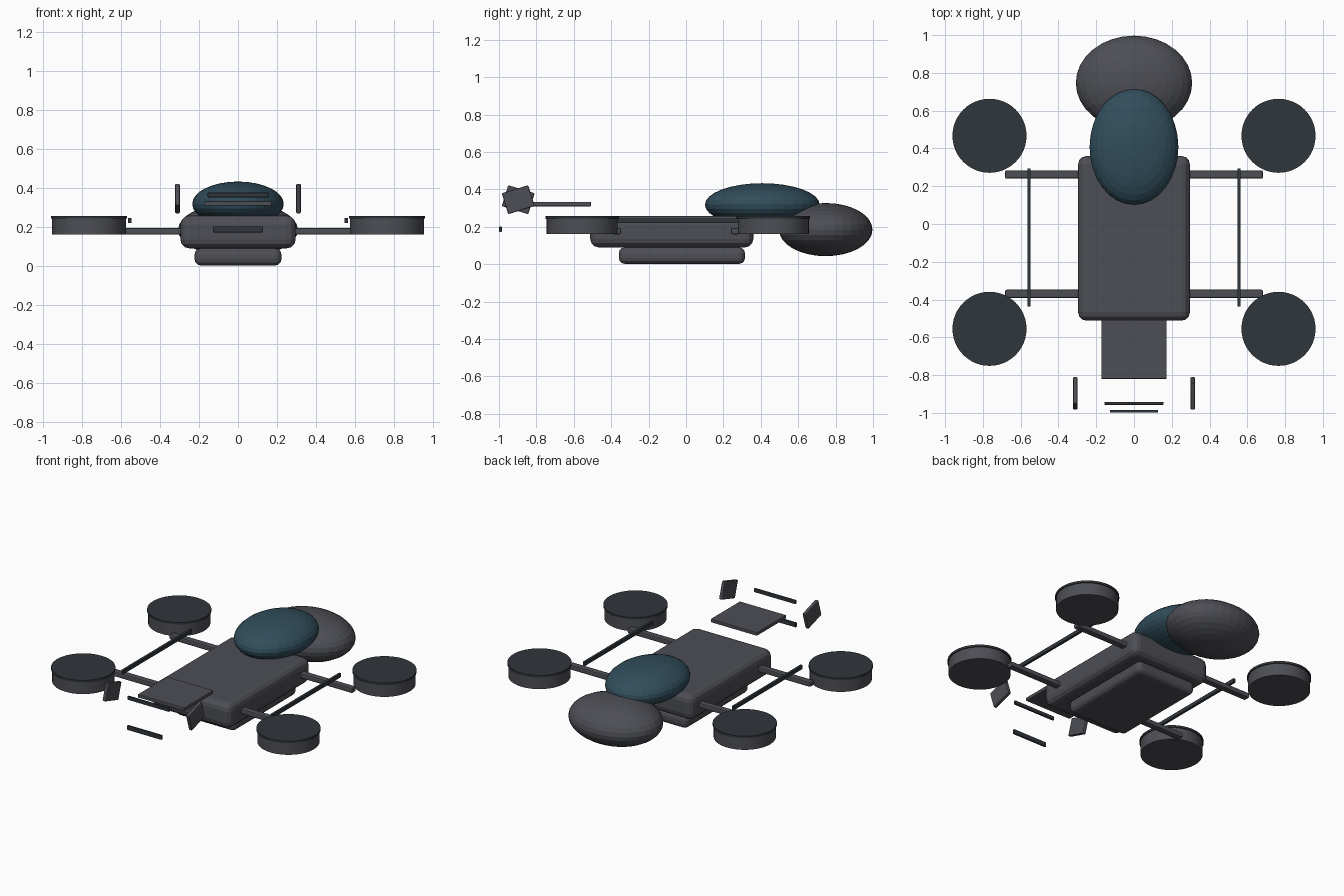
import bpy, math

if "Cube" in bpy.data.objects:
    bpy.data.objects.remove(bpy.data.objects["Cube"])


def material(name, rgb):
    m = bpy.data.materials.new(name)
    m.diffuse_color = (*rgb, 1)
    m.use_nodes = True
    m.node_tree.nodes["Principled BSDF"].inputs["Base Color"].default_value = m.diffuse_color
    return m


SHELL = material("dark_shell", (0.075, 0.077, 0.09))
TRIM = material("dark_trim", (0.03, 0.037, 0.045))
GLASS = material("blue_glass", (0.03, 0.075, 0.105))


def finish(name, mat, bevel=0, segments=2):
    o = bpy.context.object
    o.name = name
    o.data.materials.append(mat)
    if bevel:
        b = o.modifiers.new("bevel", "BEVEL")
        b.width = bevel
        b.segments = segments
    return o


def box(name, loc, size, mat=SHELL, bevel=0, segments=2, tilt=0):
    bpy.ops.mesh.primitive_cube_add(size=1, location=loc)
    o = bpy.context.object
    o.scale = size
    bpy.ops.object.transform_apply(location=False, rotation=False, scale=True)
    o.rotation_euler.x = math.radians(tilt)
    return finish(name, mat, bevel, segments)


def ellipsoid(name, loc, radii, mat):
    bpy.ops.mesh.primitive_uv_sphere_add(segments=32, ring_count=16, radius=1, location=loc)
    bpy.context.object.scale = radii
    bpy.ops.object.transform_apply(location=False, rotation=False, scale=True)
    return finish(name, mat)


def disc(name, loc, radius, depth, mat):
    bpy.ops.mesh.primitive_cylinder_add(vertices=48, radius=radius, depth=depth, location=loc)
    o = finish(name, mat)
    bpy.ops.object.shade_smooth_by_angle(angle=math.radians(30))
    return o


# Hull and underslung battery
box("hull", (0, -0.076, 0.174), (0.592, 0.872, 0.168), bevel=0.045, segments=3)
box("battery_pod", (0, -0.022, 0.046), (0.446, 0.675, 0.088), bevel=0.032, segments=3)

# Canopy and rounded rear pod
ellipsoid("canopy", (0, 0.408, 0.318), (0.235, 0.307, 0.115), GLASS)
ellipsoid("rear_pod", (0, 0.747, 0.185), (0.308, 0.25, 0.142), SHELL)

# Arms, side rails, rotors and fins, mirrored left and right
for side, s in (("left", -1), ("right", 1)):
    for end, arm_y, rotor_y in (("front", -0.37, -0.555), ("back", 0.262, 0.467)):
        box(f"{end}_{side}_arm", (s * 0.44, arm_y, 0.177), (0.484, 0.044, 0.034), bevel=0.008)
        disc(f"{end}_{side}_rotor_housing", (s * 0.765, rotor_y, 0.204), 0.19, 0.084, SHELL)
        disc(f"{end}_{side}_rotor_cap", (s * 0.765, rotor_y, 0.25), 0.196, 0.014, TRIM)
    box(f"{side}_rail", (s * 0.556, -0.072, 0.233), (0.016, 0.73, 0.025), TRIM)
    box(f"{side}_fin", (s * 0.311, -0.897, 0.345), (0.024, 0.148, 0.117), bevel=0.006, tilt=s * 17)

# Front plate and floating light bars
box("front_plate", (0, -0.664, 0.321), (0.346, 0.312, 0.023), bevel=0.004)
box("upper_bar", (0, -0.95, 0.364), (0.312, 0.015, 0.024), TRIM, bevel=0.003)
box("lower_bar", (0, -0.992, 0.187), (0.256, 0.014, 0.03), TRIM, bevel=0.003)
